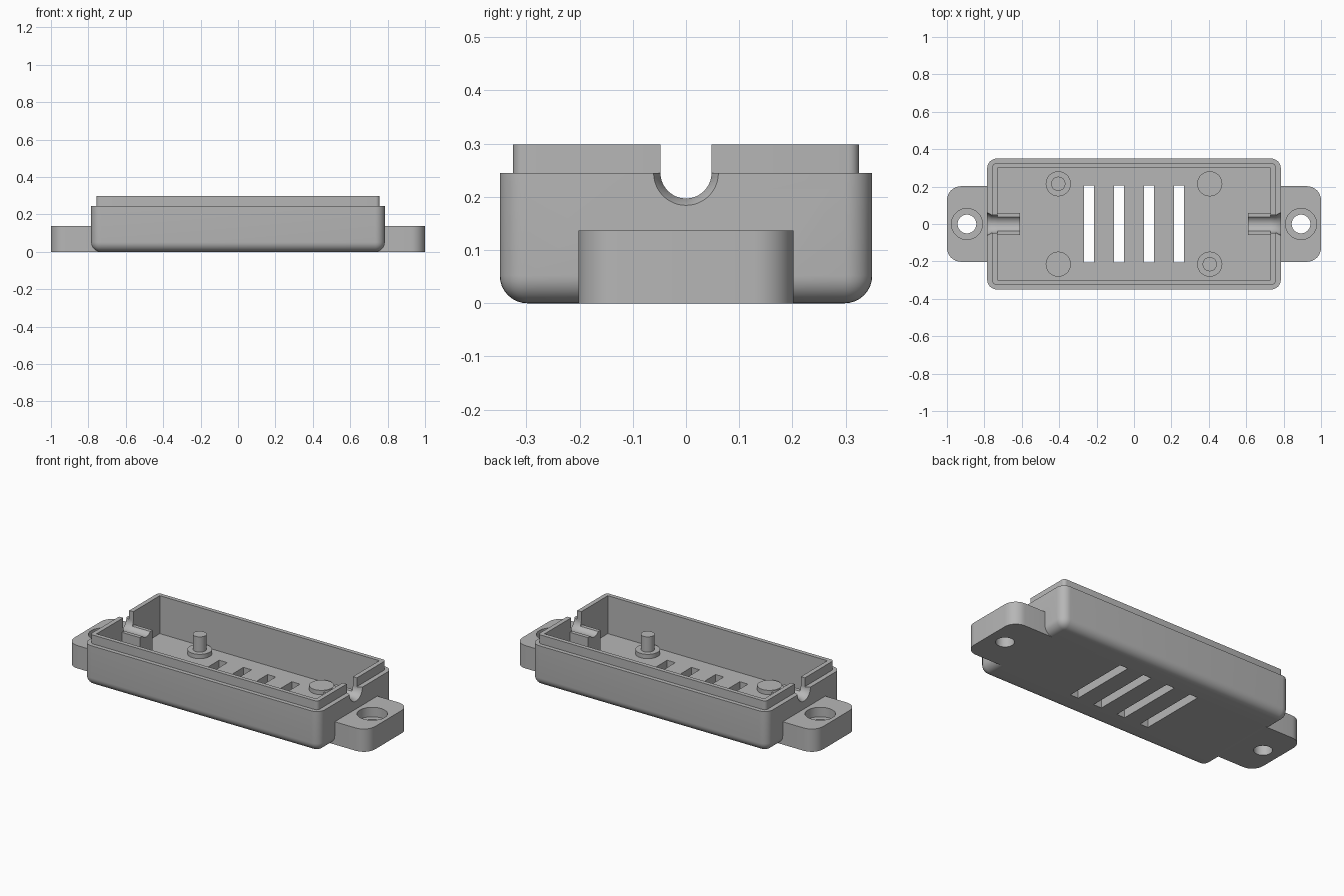
import bpy, bmesh
from math import pi
from mathutils import Matrix, Vector

cube = bpy.data.objects.get("Cube")
if cube:
    bpy.data.objects.remove(cube, do_unlink=True)

grey = bpy.data.materials.new("matte grey plastic")
grey.use_nodes = True
COLOUR = (0.47, 0.47, 0.47, 1)
grey.diffuse_color = COLOUR
grey.node_tree.nodes["Principled BSDF"].inputs["Base Color"].default_value = COLOUR


def add_object(name, bm):
    mesh = bpy.data.meshes.new(name)
    bmesh.ops.recalc_face_normals(bm, faces=bm.faces)
    bm.to_mesh(mesh)
    bm.free()
    mesh.materials.append(grey)
    obj = bpy.data.objects.new(name, mesh)
    bpy.context.collection.objects.link(obj)
    return obj


def box(name, low, high, radius=0, picks=None, segments=8):
    """Box between two corners; edges accepted by picks(a, b) are rounded."""
    low, high = Vector(low), Vector(high)
    bm = bmesh.new()
    bmesh.ops.create_cube(bm, size=1)
    bmesh.ops.scale(bm, vec=high - low, verts=bm.verts)
    bmesh.ops.translate(bm, vec=(low + high) / 2, verts=bm.verts)
    if radius:
        edges = [e for e in bm.edges if picks(e.verts[0].co, e.verts[1].co)]
        bmesh.ops.bevel(bm, geom=edges, offset=radius, segments=segments,
                        profile=0.5, affect='EDGES')
    return add_object(name, bm)


def cylinder(name, centre, r1, r2, depth, along_x=False):
    bm = bmesh.new()
    turn = Matrix.Rotation(pi / 2, 4, 'Y') if along_x else Matrix()
    bmesh.ops.create_cone(bm, cap_ends=True, segments=48, radius1=r1, radius2=r2,
                          depth=depth, matrix=Matrix.Translation(centre) @ turn)
    return add_object(name, bm)


def combine(target, other, operation):
    """Apply a boolean and discard the helper."""
    mod = target.modifiers.new("boolean", 'BOOLEAN')
    mod.operation, mod.solver, mod.object = operation, 'EXACT', other
    bpy.context.view_layer.objects.active = target
    bpy.ops.object.modifier_apply(modifier=mod.name)
    bpy.data.objects.remove(other, do_unlink=True)


def upright(a, b):
    return abs(a.z - b.z) > 0.01


def cut_cable_channel(target):
    combine(target, cylinder("channel_cutter", (0, 0, 0.245), 0.048, 0.048, 2.2, True),
            'DIFFERENCE')
    combine(target, box("slot_cutter", (-1.1, -0.048, 0.245), (1.1, 0.048, 0.5)),
            'DIFFERENCE')


# Tray with rounded base
tray = box("tray", (-0.785, -0.35, 0), (0.785, 0.35, 0.245), 0.052,
           lambda a, b: upright(a, b) or max(a.z, b.z) < 0.01)

# Mounting ears, rounded at their outer corners
for side in (-1, 1):
    ear = box("ear", (min(side, side * 0.7), -0.202, 0),
              (max(side, side * 0.7), 0.202, 0.137), 0.075,
              lambda a, b: upright(a, b) and abs(a.x) > 0.9)
    combine(tray, ear, 'UNION')

# Stepped rim
rim = box("rim", (-0.757, -0.325, 0.15), (0.757, 0.325, 0.298), 0.02, upright, 5)
combine(tray, rim, 'UNION')

# Cavity and floor vents
combine(tray, box("cavity", (-0.73, -0.3, 0.07), (0.73, 0.3, 0.5)), 'DIFFERENCE')
for i in range(4):
    x = (i - 1.5) * 0.161
    vent = box("vent", (x - 0.027, -0.205, -0.1), (x + 0.027, 0.205, 0.12))
    combine(tray, vent, 'DIFFERENCE')

# Counterbored screw holes and flared cable mouths
cut_cable_channel(tray)
for side in (-1, 1):
    x = side * 0.893
    combine(tray, cylinder("screw_hole", (x, 0, 0), 0.05, 0.05, 0.5), 'DIFFERENCE')
    combine(tray, cylinder("counterbore", (x, 0, 0.13), 0.083, 0.083, 0.1), 'DIFFERENCE')
    r1, r2 = (0.062, 0.046) if side < 0 else (0.046, 0.062)
    combine(tray, cylinder("mouth", (side * 0.772, 0, 0.245), r1, r2, 0.03, True),
            'DIFFERENCE')

parts = [tray]

# Grooved cable rests inside each end wall
for side, name in ((-1, "right_cable_rest"), (1, "left_cable_rest")):
    a, b = sorted((side * 0.61, side * 0.735))
    rest = box(name, (a, -0.06, 0.065), (b, 0.06, 0.215))
    cut_cable_channel(rest)
    parts.append(rest)

# Board supports; one diagonal pair carries locating pins
for x in (-0.405, 0.405):
    for y in (-0.215, 0.215):
        parts.append(cylinder("support_pad", (x, y, 0.08), 0.067, 0.067, 0.032))
        if x * y < 0:
            parts.append(cylinder("locating_pin", (x, y, 0.137), 0.038, 0.038, 0.1))

# Smooth curved surfaces while keeping crisp edges
bpy.ops.object.select_all(action='DESELECT')
for part in parts:
    part.select_set(True)
bpy.context.view_layer.objects.active = tray
bpy.ops.object.shade_smooth_by_angle(angle=pi / 6)
